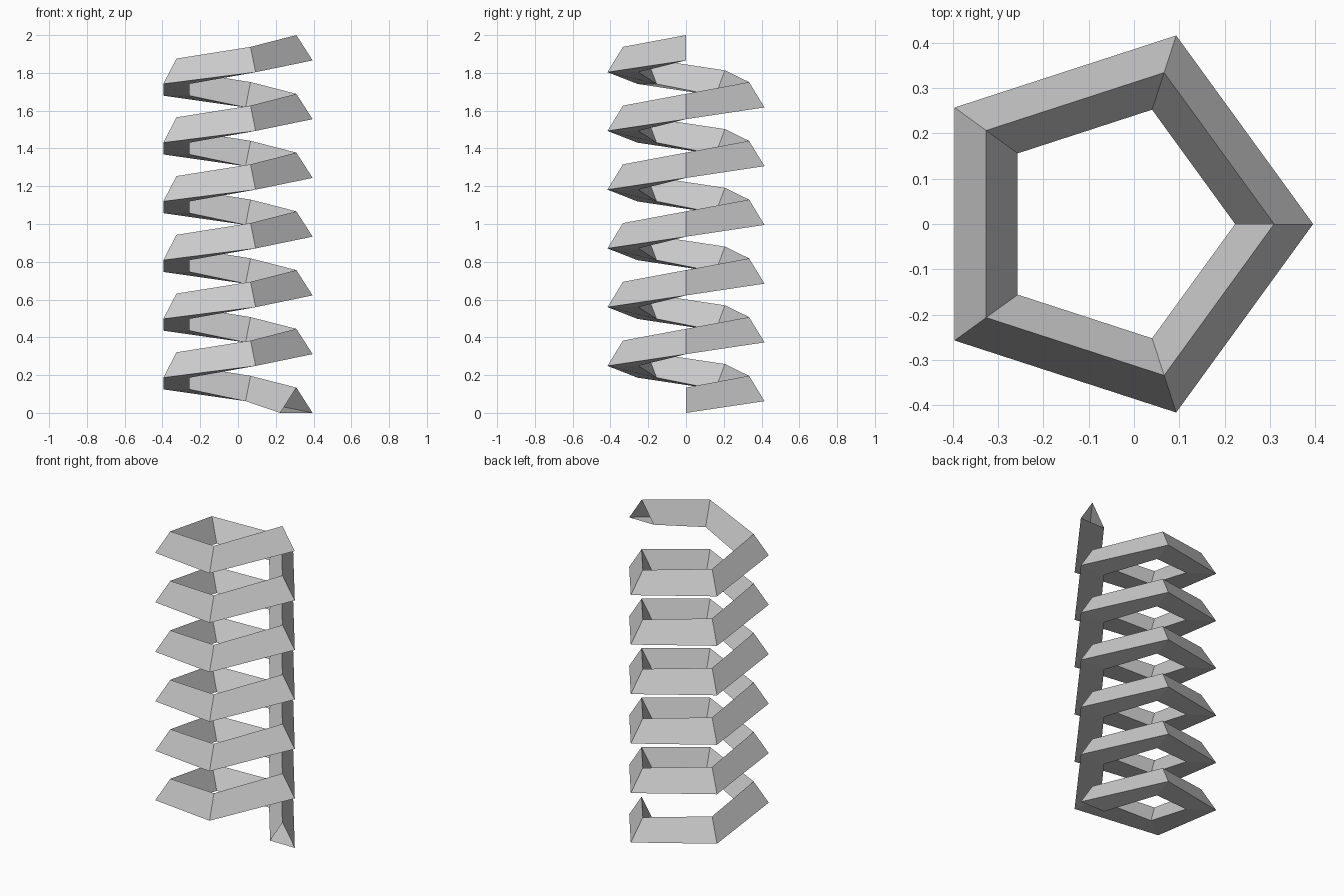
import bpy

if "Cube" in bpy.data.objects:
    bpy.data.objects.remove(bpy.data.objects["Cube"])

PITCH = 0.311
TURNS = 6
TOP = 2.0 - PITCH * TURNS  # height of the triangular section

# Triangular cross-section in the XZ plane: inner foot, outer foot, ridge
profile = [(0.265, 0, 0), (0.437, 0, 0), (0.351, 0, TOP)]
mesh = bpy.data.meshes.new("pentagonal_spiral")
mesh.from_pydata(profile, [(0, 1), (1, 2), (2, 0)], [])
spiral = bpy.data.objects.new("pentagonal_spiral", mesh)
spiral.location.x = -0.042
bpy.context.collection.objects.link(spiral)

# Sweep the section up a five-sided helix, leaving both ends open
screw = spiral.modifiers.new("helix", 'SCREW')
screw.axis = 'Z'
screw.screw_offset = PITCH
screw.iterations = TURNS
screw.steps = 5
screw.render_steps = 5
screw.use_smooth_shade = False
screw.use_normal_calculate = True
